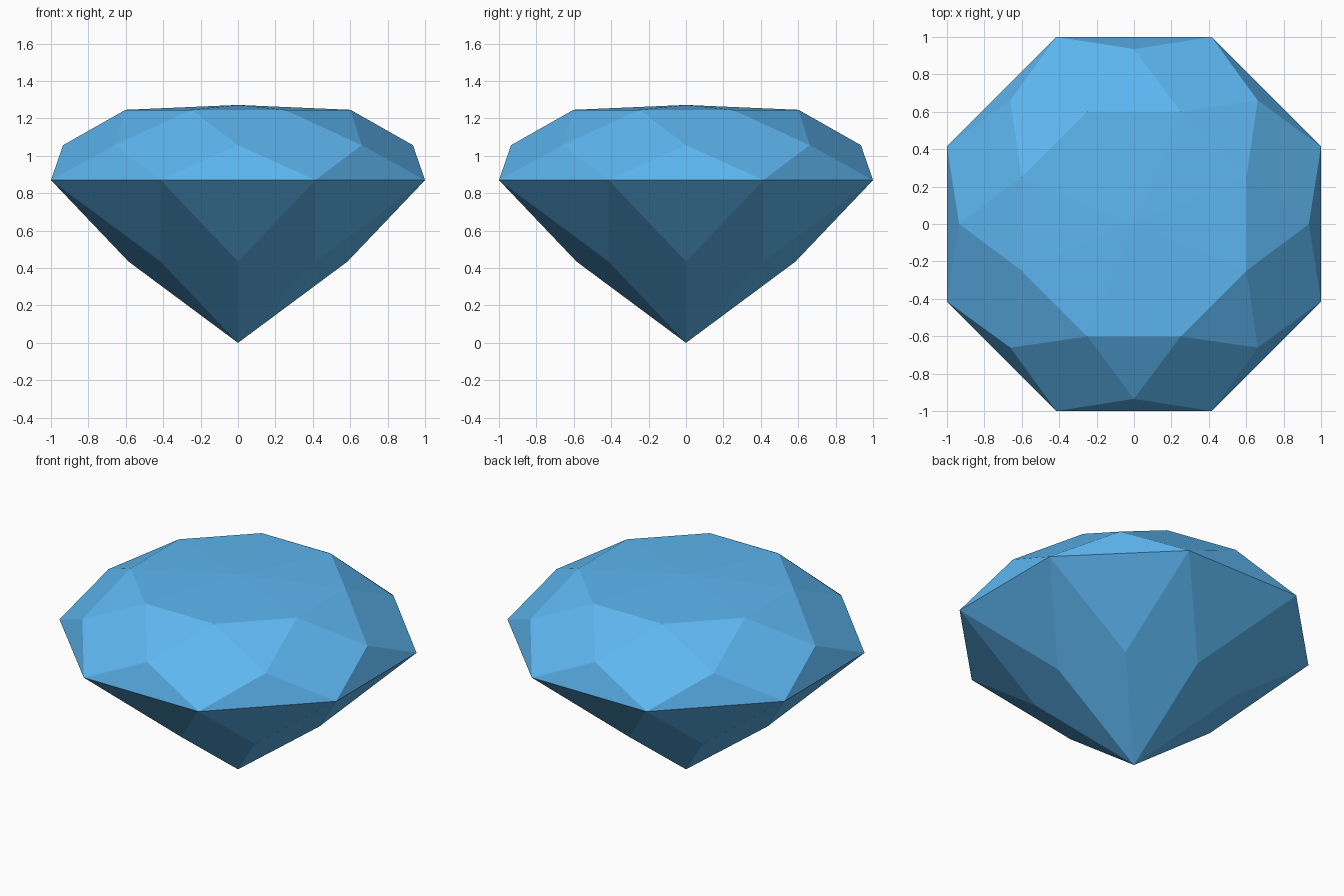
import bpy, bmesh
from math import cos, sin, pi

if "Cube" in bpy.data.objects:
    bpy.data.objects.remove(bpy.data.objects["Cube"])

SIDES = 8
STEP = 2 * pi / SIDES
bm = bmesh.new()


def ring(radius, z, offset):
    """Eight vertices; offset is in fractions of one side."""
    return [bm.verts.new((radius * cos((i + offset) * STEP),
                          radius * sin((i + offset) * STEP), z))
            for i in range(SIDES)]


# Rings from bottom to top, alternating by half a side
tip = bm.verts.new((0, 0, 0))
pavilion = ring(0.5857, 0.435, 0)
girdle = ring(1 / cos(pi / SIDES), 0.87, 0.5)
crown = ring(0.935, 1.057, 0)
table = ring(0.651, 1.246, 0.5)
centre = bm.verts.new((0, 0, 1.272))

for i in range(SIDES):
    j = (i + 1) % SIDES
    # Pavilion: long kites to the tip, triangles under the girdle
    bm.faces.new((tip, pavilion[j], girdle[i], pavilion[i]))
    bm.faces.new((pavilion[j], girdle[j], girdle[i]))
    # Crown: girdle triangles, kites and star triangles
    bm.faces.new((girdle[i], girdle[j], crown[j]))
    bm.faces.new((girdle[i], crown[j], table[i], crown[i]))
    bm.faces.new((crown[j], table[j], table[i]))
    # Slightly raised table
    bm.faces.new((table[i], table[j], centre))

bmesh.ops.recalc_face_normals(bm, faces=bm.faces)
mesh = bpy.data.meshes.new("cut_gem")
bm.to_mesh(mesh)
bm.free()

gem = bpy.data.objects.new("cut_gem", mesh)
bpy.context.collection.objects.link(gem)

# Blue gem colour
blue = bpy.data.materials.new("gem_blue")
blue.diffuse_color = (0.11, 0.47, 0.88, 1)
blue.use_nodes = True
blue.node_tree.nodes["Principled BSDF"].inputs["Base Color"].default_value = blue.diffuse_color
mesh.materials.append(blue)
